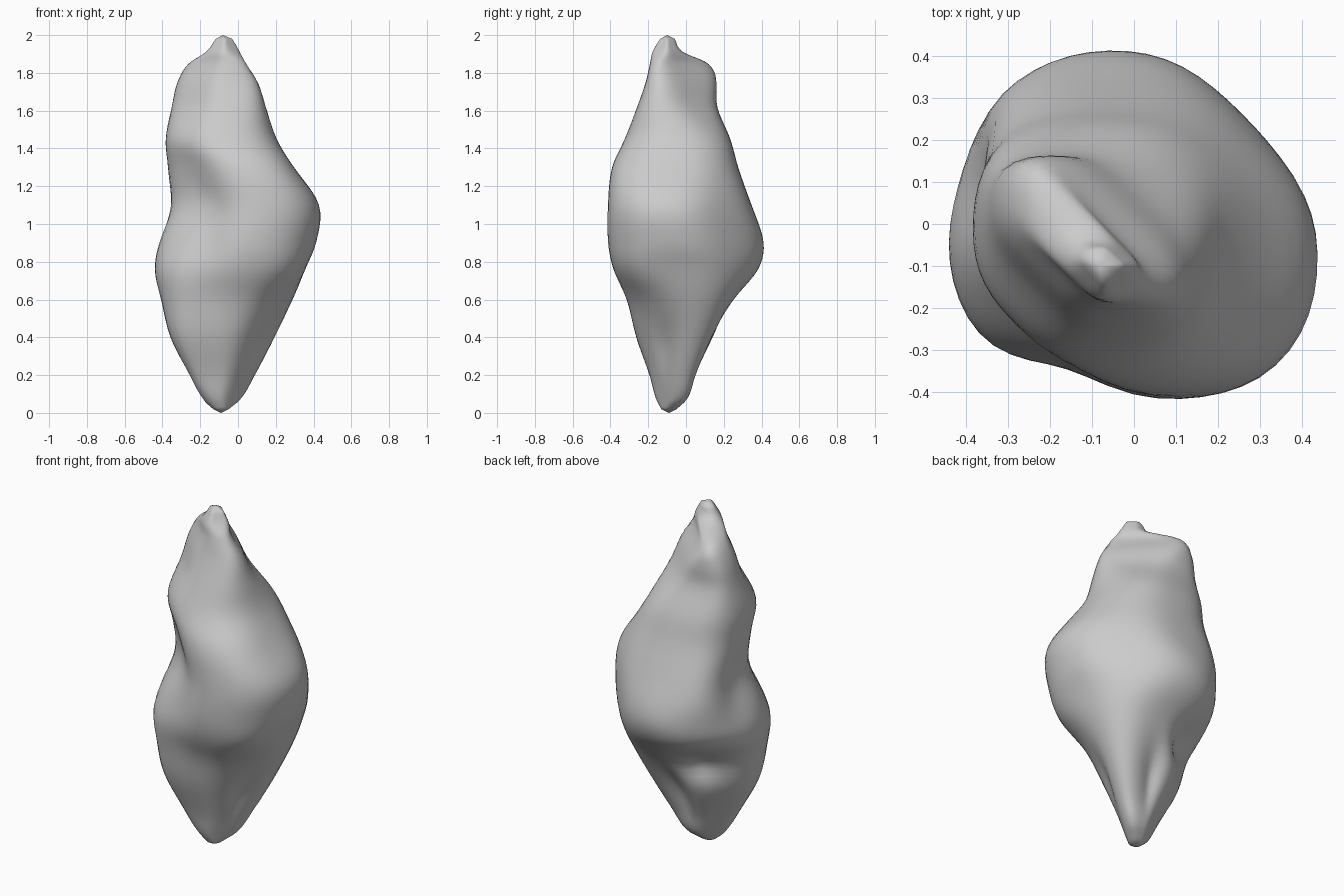
import bpy, bmesh, math

if "Cube" in bpy.data.objects:
    bpy.data.objects.remove(bpy.data.objects["Cube"])

# Cross-sections: z, then reach towards 0, 45, 90 ... 315 degrees (0 = +x, 90 = +y)
ROWS = [
    (0.02, -.05, -.08, -.05, .04, .13, .17, .13, .04),
    (0.08, .02, .03, .01, .07, .20, .22, .16, .06),
    (0.20, .09, .11, .05, .12, .26, .30, .19, .10),
    (0.40, .20, .21, .145, .22, .36, .41, .26, .18),
    (0.60, .29, .30, .25, .28, .41, .44, .31, .28),
    (0.76, .35, .35, .38, .41, .44, .45, .38, .42),
    (0.90, .41, .36, .41, .44, .425, .405, .41, .46),
    (1.10, .43, .34, .34, .45, .37, .33, .41, .48),
    (1.30, .29, .27, .27, .38, .37, .34, .39, .40),
    (1.45, .20, .20, .23, .36, .38, .365, .32, .28),
    (1.62, .15, .07, .16, .34, .35, .28, .255, .24),
    (1.75, .115, .01, .16, .33, .32, .24, .21, .21),
    (1.85, .06, -.05, .13, .28, .26, .20, .19, .15),
    (1.91, .03, -.06, -.02, .09, .17, .19, .18, .09),
    (1.98, -.02, -.09, -.06, .03, .12, .15, .14, .05),
]
# Hollows: angle, z, depth, angular spread, height spread
DENTS = [
    (248, 0.88, .05, 17, .24),   # front fold
    (222, 1.12, .03, 20, .16),   # upper end of the fold
    (165, 0.98, .04, 16, .20),   # side fold beside the lip
    (125, 0.56, .07, 26, .08),   # mouth under the overhang
    (72, 0.36, .045, 15, .14),   # channel at the lower back
    (348, 0.38, .03, 18, .14),   # lower front crease
]
SEG, SUB, P = 56, 5, 8.5


def spline(a, b, c, d, t):
    # Smooth interpolation between uneven heights
    h = c[0] - b[0]
    out = [b[0] + h * t]
    for k in range(1, 9):
        m0 = (c[k] - a[k]) / max(c[0] - a[0], .01) * h
        m1 = (d[k] - b[k]) / max(d[0] - b[0], .01) * h
        t2, t3 = t * t, t * t * t
        out.append((2*t3 - 3*t2 + 1) * b[k] + (t3 - 2*t2 + t) * m0
                   + (3*t2 - 2*t3) * c[k] + (t3 - t2) * m1)
    return out


def ring(row):
    z, h = row[0], row[1:]
    cx, cy = (h[0] - h[4]) / 2, (h[2] - h[6]) / 2
    dirs = [math.radians(45 * k) for k in range(8)]
    reach = [max(h[k] - cx * math.cos(a) - cy * math.sin(a), .015)
             for k, a in enumerate(dirs)]
    pts = []
    for i in range(SEG):
        f = 2 * math.pi * i / SEG
        s = sum((max(0, math.cos(f - a)) / r) ** P for a, r in zip(dirs, reach))
        r = s ** (-1 / P) * 1.025
        for ang, dz, depth, wa, wz in DENTS:
            da = (math.degrees(f) - ang + 180) % 360 - 180
            r -= depth * math.exp(-(da / wa) ** 2 - ((z - dz) / wz) ** 2)
        r = max(r, .01)
        pts.append((cx + r * math.cos(f), cy + r * math.sin(f), z))
    return pts


# Shell body: rings lofted from foot to crown
levels = []
last = len(ROWS) - 1
for i in range(last):
    q = [ROWS[max(0, min(last, i + j))] for j in (-1, 0, 1, 2)]
    levels += [spline(*q, s / SUB) for s in range(SUB)]
levels.append(ROWS[-1])

bm = bmesh.new()
rings = [[bm.verts.new(p) for p in ring(l)] for l in levels]
for lo, hi in zip(rings, rings[1:]):
    for i in range(SEG):
        j = (i + 1) % SEG
        bm.faces.new((lo[i], lo[j], hi[j], hi[i]))
foot = bm.verts.new((-.09, -.09, 0))
crown = bm.verts.new((-.08, -.10, 2))
for i in range(SEG):
    j = (i + 1) % SEG
    bm.faces.new((foot, rings[0][j], rings[0][i]))
    bm.faces.new((crown, rings[-1][i], rings[-1][j]))
# Soften the joins, keeping the two tips in place
for _ in range(3):
    bmesh.ops.smooth_vert(bm, verts=[v for v in bm.verts if .06 < v.co.z < 1.95],
                          factor=.5, use_axis_x=True, use_axis_y=True, use_axis_z=True)
bmesh.ops.recalc_face_normals(bm, faces=bm.faces)
mesh = bpy.data.meshes.new("shell_body")
bm.to_mesh(mesh)
bm.free()
for p in mesh.polygons:
    p.use_smooth = True
bpy.context.collection.objects.link(bpy.data.objects.new("shell_body", mesh))
